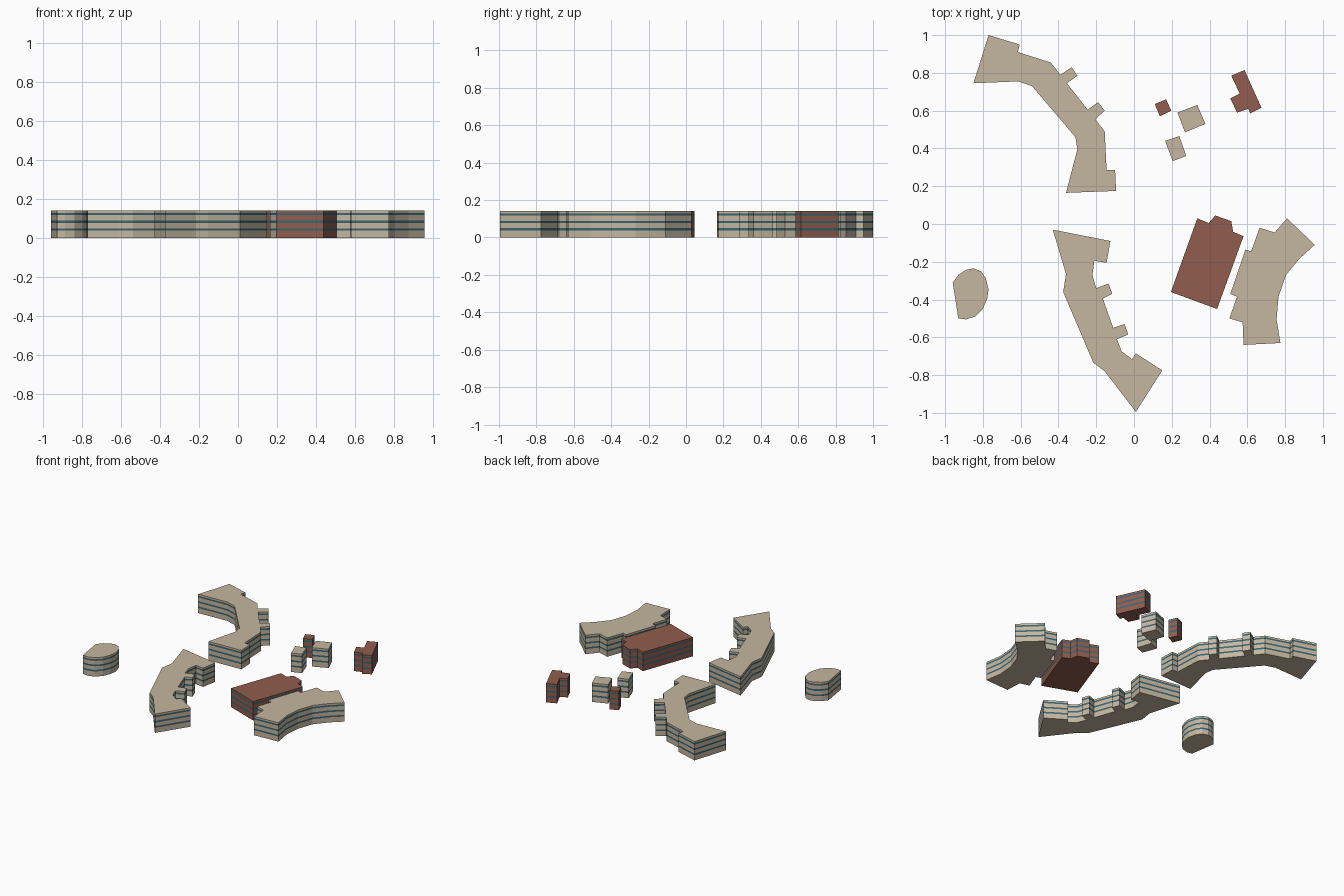
import bpy, bmesh


def material(name, rgb):
    m = bpy.data.materials.new(name)
    m.diffuse_color = (*rgb, 1)
    return m


stone = material("stone", (0.56, 0.47, 0.35))
brick = material("brick", (0.28, 0.11, 0.075))
glass = material("glass", (0.04, 0.13, 0.17))

# Wall and window band heights, shared by every building
HEIGHT, BAND = 0.141, 0.012
LEVELS = [0]
for mid in (0.044, 0.083, 0.123):
    LEVELS += [mid - BAND / 2, mid + BAND / 2]
LEVELS.append(HEIGHT)


def building(name, wall, outline):
    """Extrude a footprint upward, alternating wall and window strips."""
    bm = bmesh.new()
    rings = [[bm.verts.new((x, y, z)) for x, y in outline] for z in LEVELS]
    n = len(outline)
    for k in range(len(rings) - 1):
        for i in range(n):
            j = (i + 1) % n
            f = bm.faces.new((rings[k][i], rings[k][j], rings[k + 1][j], rings[k + 1][i]))
            f.material_index = k % 2
    bm.faces.new(rings[0])
    bm.faces.new(rings[-1])
    bmesh.ops.recalc_face_normals(bm, faces=bm.faces[:])
    me = bpy.data.meshes.new(name)
    bm.to_mesh(me)
    bm.free()
    me.materials.append(wall)
    me.materials.append(glass)
    ob = bpy.data.objects.new(name, me)
    bpy.context.collection.objects.link(ob)


# Long bent block at the back left, with two stair bays
building("north_block", stone, [
    (-.77, 1), (-.605, .95), (-.615, .91), (-.44, .855), (-.39, .79), (-.33, .83),
    (-.30, .785), (-.355, .745), (-.245, .605), (-.19, .645), (-.155, .60),
    (-.205, .555), (-.155, .49), (-.145, .285), (-.10, .285), (-.095, .175),
    (-.36, .165), (-.30, .395), (-.31, .46), (-.54, .73), (-.615, .755), (-.85, .745)])

# Long bent block at the front left, with two stair bays
building("south_block", stone, [
    (-.43, -.03), (-.125, -.09), (-.145, -.205), (-.21, -.195), (-.22, -.27),
    (-.20, -.34), (-.135, -.315), (-.115, -.37), (-.165, -.395), (-.11, -.55),
    (-.05, -.53), (-.03, -.585), (-.09, -.61), (-.065, -.675), (-.01, -.715),
    (.01, -.685), (.15, -.775), (.01, -.995), (-.155, -.78), (-.215, -.735),
    (-.375, -.36), (-.36, -.265)])

# Curved block on the right
building("east_block", stone, [
    (.665, -.02), (.745, -.045), (.81, .03), (.957, -.11), (.875, -.185),
    (.805, -.27), (.765, -.385), (.755, -.505), (.775, -.63), (.58, -.64),
    (.575, -.52), (.505, -.50), (.545, -.385), (.51, -.37), (.59, -.135), (.62, -.145)])

# Large brick hall
building("brick_hall", brick, [
    (.335, .03), (.395, .005), (.43, .045), (.515, .015), (.525, -.042),
    (.58, -.065), (.44, -.45), (.195, -.36)])

# Rounded pavilion
building("round_pavilion", stone, [
    (-.96, -.31), (-.93, -.27), (-.89, -.243), (-.85, -.235), (-.81, -.25),
    (-.785, -.285), (-.77, -.345), (-.777, -.395), (-.80, -.45), (-.84, -.49),
    (-.89, -.505), (-.93, -.50)])

# Small outbuildings
building("brick_annex", brick, [
    (.515, .785), (.585, .815), (.675, .615), (.615, .585), (.605, .61),
    (.545, .59), (.51, .665), (.56, .69)])
building("brick_hut", brick, [(.11, .635), (.17, .66), (.197, .60), (.137, .57)])
building("large_hut", stone, [(.23, .59), (.335, .63), (.378, .53), (.27, .485)])
building("small_hut", stone, [(.165, .44), (.24, .465), (.277, .36), (.205, .333)])
